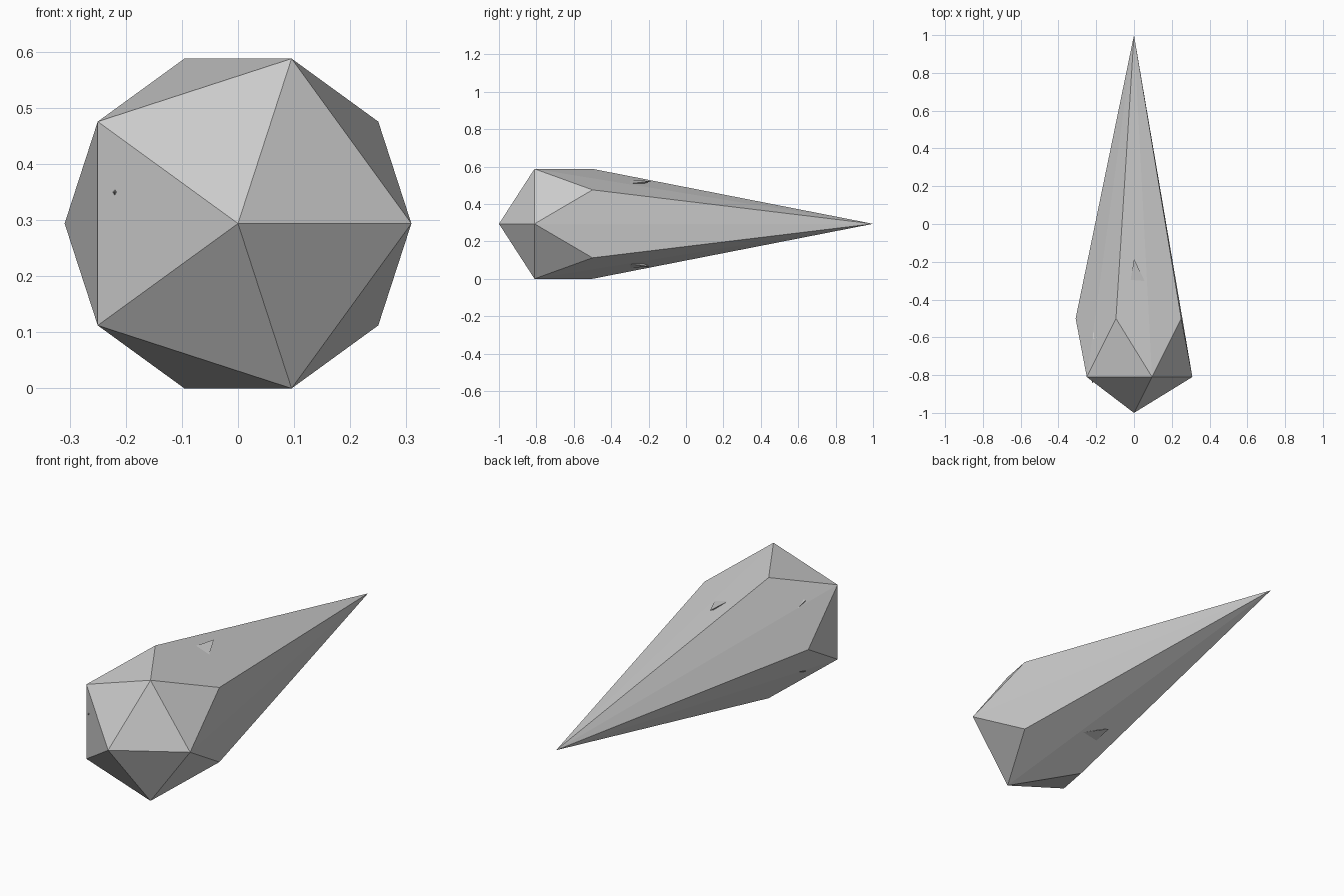
import bpy, bmesh, math

if "Cube" in bpy.data.objects:
    bpy.data.objects.remove(bpy.data.objects["Cube"])

R = 0.309
CZ = R * math.sin(math.radians(72))   # height of the long axis


def hull_object(name, points):
    """Flat-shaded convex solid around a few points."""
    mesh = bpy.data.meshes.new(name)
    bm = bmesh.new()
    for p in points:
        bm.verts.new(p)
    bmesh.ops.convex_hull(bm, input=bm.verts[:])
    bmesh.ops.recalc_face_normals(bm, faces=bm.faces[:])
    bm.to_mesh(mesh)
    bm.free()
    obj = bpy.data.objects.new(name, mesh)
    bpy.context.collection.objects.link(obj)
    return obj


def ring(y, start):
    """Five points around the long axis."""
    angles = [math.radians(start + 72 * k) for k in range(5)]
    return [(R * math.cos(a), y, CZ + R * math.sin(a)) for a in angles]


# Main body: twenty-sided crystal drawn out to a long back point
hull_object("crystal_body",
            [(0, -1, CZ)] + ring(-0.81, 0) + ring(-0.5, 36) + [(0, 1, CZ)])

# Small shards breaking the surface, tip first, repeated above and below
top_shard = [(0, -0.185, 0.522), (-0.02, -0.31, 0.53),
             (0.06, -0.31, 0.508), (0.02, -0.31, 0.48)]
side_shard = [(-0.21, -0.42, 0.405), (-0.19, -0.60, 0.478),
              (-0.217, -0.61, 0.468), (-0.215, -0.60, 0.405),
              (-0.17, -0.58, 0.42)]
for label, pts in (("top_shard", top_shard), ("side_shard", side_shard)):
    hull_object(label + "_upper", pts)
    hull_object(label + "_lower", [(x, y, 2 * CZ - z) for x, y, z in pts])

# Tiny chip poking out of the front left facet
hull_object("front_chip", [(-0.22, -0.845, 0.35), (-0.23, -0.80, 0.35),
                           (-0.217, -0.81, 0.362), (-0.207, -0.81, 0.35),
                           (-0.218, -0.81, 0.332)])
